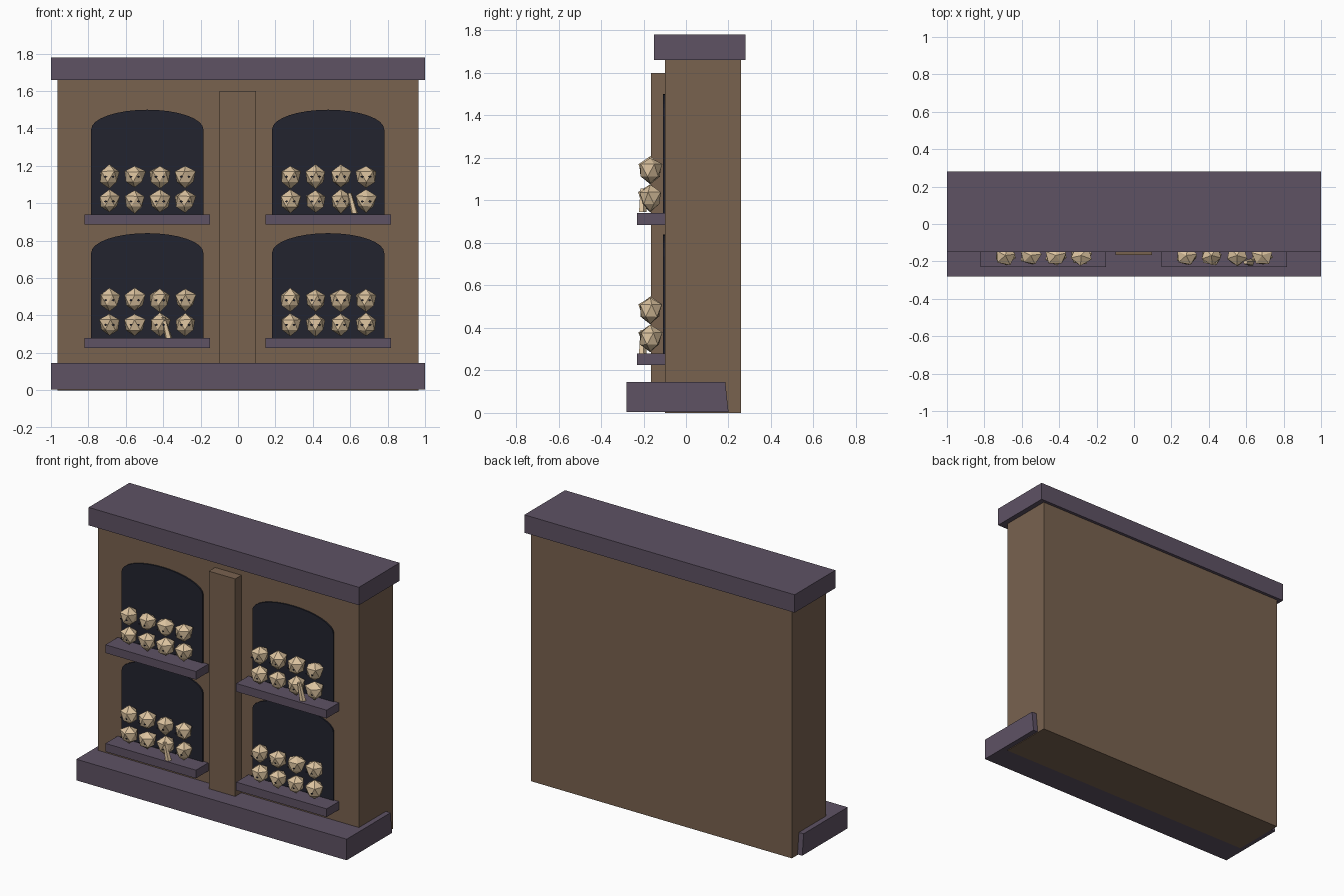
import bpy, bmesh, math, random
from mathutils import Vector

random.seed(4)
cube = bpy.data.objects.get("Cube")
if cube:
    bpy.data.objects.remove(cube, do_unlink=True)


def material(name, rgb):
    m = bpy.data.materials.new(name)
    m.use_nodes = True
    m.diffuse_color = (*rgb, 1)
    m.node_tree.nodes["Principled BSDF"].inputs["Base Color"].default_value = (*rgb, 1)
    return m


BROWN = material("brown stone", (0.19, 0.122, 0.078))
PURPLE = material("purple stone", (0.112, 0.084, 0.127))
DARK = material("niche shadow", (0.016, 0.017, 0.028))
BONE = material("old bone", (0.72, 0.55, 0.35))


def finish(name, bm, *mats):
    bmesh.ops.recalc_face_normals(bm, faces=bm.faces)
    mesh = bpy.data.meshes.new(name)
    bm.to_mesh(mesh)
    bm.free()
    for m in mats:
        mesh.materials.append(m)
    obj = bpy.data.objects.new(name, mesh)
    bpy.context.collection.objects.link(obj)
    return obj


def box(name, x, y, z, mat, skew=0.0):
    """Box from ranges; skew pulls the upper back edge forward."""
    bm = bmesh.new()
    bmesh.ops.create_cube(bm, size=1)
    for v in bm.verts:
        top_back = v.co.z > 0 and v.co.y > 0
        v.co = Vector([r[0] + (c + 0.5) * (r[1] - r[0]) for c, r in zip(v.co, (x, y, z))])
        if top_back:
            v.co.y -= skew
    return finish(name, bm, mat)


def arch(name, cx, z0, spring, apex, half):
    """Thin dark panel with a low rounded top."""
    bm = bmesh.new()
    pts = [(cx - half, z0), (cx + half, z0)]
    for i in range(17):
        a = math.pi * i / 16
        pts.append((cx + half * math.cos(a), spring + (apex - spring) * math.sin(a)))
    face = bm.faces.new([bm.verts.new((px, -0.100, pz)) for px, pz in pts])
    out = bmesh.ops.extrude_face_region(bm, geom=[face])["geom"]
    for v in out:
        if isinstance(v, bmesh.types.BMVert):
            v.co.y -= 0.009
    return finish(name, bm, DARK)


def skull(name, cx, cz):
    """Rough faceted skull: wide cheeks, narrow jaw, dark eye plates."""
    bm = bmesh.new()
    bmesh.ops.create_icosphere(bm, subdivisions=1, radius=1)
    turn = random.uniform(-0.4, 0.4)
    for v in bm.verts:
        jaw = 0.82 if v.co.z < -0.4 else 1.0
        v.co *= random.uniform(0.92, 1.08)
        px = v.co.x * math.cos(turn) - v.co.y * math.sin(turn)
        py = v.co.x * math.sin(turn) + v.co.y * math.cos(turn)
        v.co = Vector((cx + px * 0.064 * jaw, -0.168 + py * 0.060 * jaw, cz + v.co.z * 0.062))
    for side in (-1, 1):
        verts = [bm.verts.new((cx + side * 0.02 + dx, -0.225, cz + dz))
                 for dx, dz in ((-0.009, 0), (0, -0.007), (0.009, 0), (0, 0.006))]
        bm.faces.new(verts).material_index = 1
    return finish(name, bm, BONE, DARK)


def shard(name, x, z):
    """Loose splinter of bone hanging over a shelf."""
    bm = bmesh.new()
    bmesh.ops.create_cone(bm, cap_ends=True, segments=5, radius1=0.02, radius2=0.012, depth=0.11)
    for v in bm.verts:
        v.co = Vector((x + v.co.x - v.co.z * 0.25, v.co.y - 0.205, z + v.co.z))
    return finish(name, bm, BONE)


# Masonry
box("wall", (-0.965, 0.965), (-0.10, 0.26), (0.0, 1.67), BROWN)
box("base", (-1, 1), (-0.28, 0.20), (0.004, 0.145), PURPLE, 0.015)
box("capstone", (-1, 1), (-0.15, 0.28), (1.66, 1.78), PURPLE)
box("centre_pillar", (-0.10, 0.095), (-0.165, -0.09), (0.14, 1.60), BROWN)

# Four niches, each with a shelf and two rows of skulls
for side, cx in (("right", -0.485), ("left", 0.482)):
    for level, z in (("lower", 0.28), ("upper", 0.94)):
        tag = f"{level}_{side}"
        arch(f"niche_{tag}", cx, z - 0.02, z + 0.455, z + 0.56, 0.30)
        box(f"shelf_{tag}", (cx - 0.335, cx + 0.335), (-0.23, -0.09), (z - 0.055, z), PURPLE)
        for row in range(2):
            for col in range(4):
                skull(f"skull_{tag}_{row}_{col}",
                      cx + (col - 1.5) * 0.135, z + 0.07 + row * 0.132)

shard("bone_shard_lower", -0.385, 0.335)
shard("bone_shard_upper", 0.61, 1.0)
